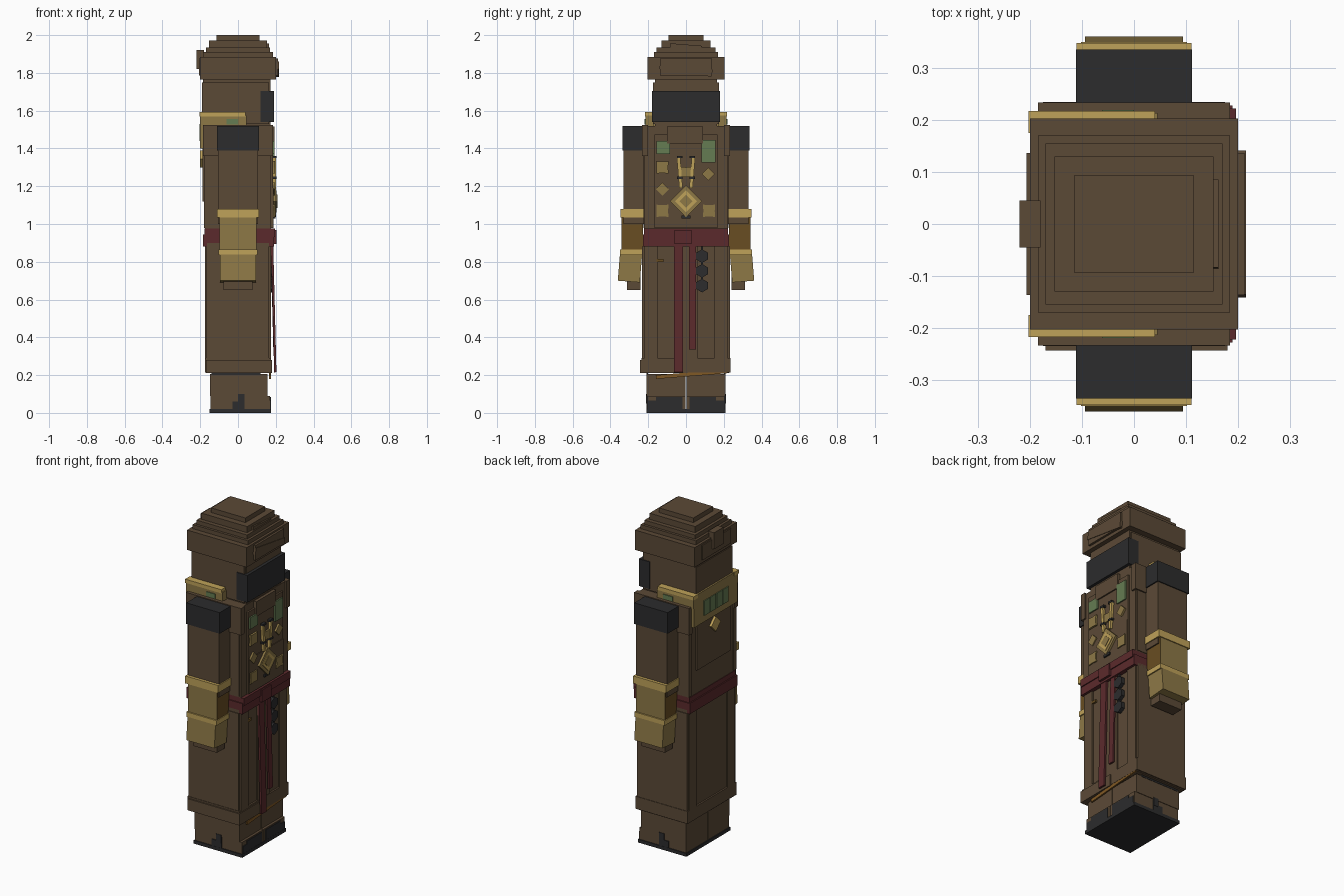
import bpy, bmesh, math
from mathutils import Matrix, Vector

cube = bpy.data.objects.get("Cube")
if cube:
    bpy.data.objects.remove(cube, do_unlink=True)


def material(name, r, g, b):
    m = bpy.data.materials.new(name)
    m.use_nodes = True
    m.diffuse_color = (r, g, b, 1)
    bsdf = m.node_tree.nodes["Principled BSDF"]
    bsdf.inputs["Base Color"].default_value = (r, g, b, 1)
    bsdf.inputs["Roughness"].default_value = 0.9
    return m


brown = material("brown_cloth", 0.105, 0.067, 0.037)
black = material("black_leather", 0.025, 0.025, 0.026)
red = material("red_sash", 0.105, 0.023, 0.025)
gold = material("gold", 0.27, 0.19, 0.062)
light_gold = material("light_gold", 0.52, 0.36, 0.1)
dark_gold = material("dark_gold", 0.14, 0.075, 0.016)
green = material("green_stone", 0.13, 0.2, 0.085)
orange = material("orange_trim", 0.22, 0.1, 0.018)


def finish(name, bm, *mats):
    bmesh.ops.recalc_face_normals(bm, faces=bm.faces)
    mesh = bpy.data.meshes.new(name)
    bm.to_mesh(mesh)
    bm.free()
    for m in mats:
        mesh.materials.append(m)
    ob = bpy.data.objects.new(name, mesh)
    bpy.context.scene.collection.objects.link(ob)
    return ob


def box(name, mat, x, y, z, tilt=0, axis="X", end_mat=None):
    """Box from (low, high) spans; end_mat colours the faces along x."""
    spans = (x, y, z)
    centre = Vector([sum(s) / 2 for s in spans])
    size = [s[1] - s[0] for s in spans]
    bm = bmesh.new()
    move = Matrix.Translation(centre) @ Matrix.Rotation(tilt, 4, axis)
    bmesh.ops.create_cube(bm, size=1, matrix=move @ Matrix.Diagonal((*size, 1)))
    bm.normal_update()
    if end_mat:
        for f in bm.faces:
            f.material_index = int(abs(f.normal.x) > 0.7)
    return finish(name, bm, mat, *([end_mat] if end_mat else []))


def both(name, mat, x, y, z, tilt=0, end_mat=None):
    """The same box on the front (-y) and back (+y) side."""
    box("back_" + name, mat, x, y, z, tilt, "X", end_mat)
    box("front_" + name, mat, x, (-y[1], -y[0]), z, -tilt, "X", end_mat)


def sym(half):
    return (-half, half)


def badge(name, mat, x, y, z, radii, sides, turn=0):
    """Flat ornament in the yz plane, cycling through the radii."""
    bm = bmesh.new()
    rings = []
    for px in x:
        ring = []
        for i in range(sides):
            a = turn + math.tau * i / sides
            r = radii[i % len(radii)]
            ring.append(bm.verts.new((px, y + r * math.cos(a), z + r * math.sin(a))))
        rings.append(ring)
        bm.faces.new(ring)
    for i in range(sides):
        j = (i + 1) % sides
        bm.faces.new((rings[0][i], rings[0][j], rings[1][j], rings[1][i]))
    return finish(name, bm, mat)


# Boots: soles, shafts and black toe patches
box("sole", black, (-0.15, 0.175), sym(0.21), (0, 0.02))
both("boot", brown, (-0.145, 0.17), (0.003, 0.205), (0.02, 0.09))
both("boot_shaft", brown, (-0.147, 0.155), (0.003, 0.208), (0.09, 0.205))
both("toe_cap", black, (0.165, 0.174), (0.018, 0.2), (0.02, 0.065))
both("toe_cap_top", black, (0.165, 0.174), (0.018, 0.16), (0.06, 0.083))
both("boot_patch", black, (-0.03, 0.035), (0.2, 0.209), (0.02, 0.06))
both("boot_patch_top", black, (0, 0.035), (0.203, 0.211), (0.05, 0.1))
both("boot_cuff", black, (-0.14, 0.12), (0.2, 0.21), (0.2, 0.215))

# Robe skirt with hem and raised pleats
box("skirt", brown, sym(0.165), sym(0.228), (0.21, 0.9))
box("hem", brown, sym(0.175), sym(0.235), (0.215, 0.29))
box("hem_overlap", brown, (-0.17, 0.18), (-0.243, 0.01), (0.21, 0.28))
box("hem_trim", orange, (0.165, 0.174), (-0.16, 0.22), (0.195, 0.215), 0.08)
both("skirt_side", brown, (-0.17, 0.165), (0.2, 0.232), (0.29, 0.88))
for side in (-1, 1):
    for k in (-1, 1):
        cx, cy = side * 0.167, k * 0.185
        box("pleat", brown, (cx - 0.008, cx + 0.008), (cy - 0.035, cy + 0.035), (0.29, 0.88))
box("front_panel", brown, (0.16, 0.173), sym(0.06), (0.29, 0.88))

# Sash with knot and hanging ends
box("sash", red, (-0.185, 0.19), sym(0.228), (0.88, 0.945))
box("sash_upper", red, (-0.178, 0.196), sym(0.222), (0.93, 0.975))
box("sash_knot", red, (0.18, 0.204), (-0.06, 0.03), (0.893, 0.967))
box("long_sash_end", red, (0.183, 0.195), (-0.063, -0.015), (0.215, 0.89), -0.025, "Y")
box("short_sash_end", red, (0.18, 0.19), (0.017, 0.054), (0.335, 0.89), -0.025, "Y")

# Beads hanging from the sash
box("bead_cord", black, (0.17, 0.181), (0.08, 0.09), (0.64, 0.88))
for i in range(3):
    badge("bead", black, (0.165, 0.187), 0.085, 0.83 - i * 0.078, (0.036,), 6, math.pi / 6)
box("skirt_clasp", dark_gold, (0.16, 0.176), (-0.155, -0.12), (0.8, 0.815))

# Torso with layered panels
box("torso", brown, sym(0.175), sym(0.222), (0.95, 1.52))
box("chest_panel", brown, (0.17, 0.185), sym(0.168), (0.98, 1.475))
box("chest_patch", brown, (0.18, 0.189), (-0.165, 0.165), (0.98, 1.19))
box("neck_scarf", brown, (0.12, 0.193), (-0.1, 0.09), (1.425, 1.515))
both("shoulder_yoke", brown, sym(0.185), (0.2, 0.234), (1.36, 1.523))
both("side_panel", brown, (-0.18, 0.165), (0.2, 0.226), (0.98, 1.36))
box("back_panel", brown, (-0.187, -0.17), sym(0.16), (1.12, 1.4))

# Chest ornaments
box("small_green_patch", green, (0.18, 0.193), (-0.157, -0.085), (1.37, 1.44))
box("large_green_patch", green, (0.18, 0.193), (0.082, 0.155), (1.325, 1.445))
for y, z in ((-0.125, 1.3), (-0.125, 1.07), (0.122, 1.07)):
    badge("cross_badge", gold, (0.18, 0.196), y, z, (0.03, 0.046), 8)
for y, z in ((-0.125, 1.185), (0.118, 1.265)):
    badge("diamond_badge", gold, (0.18, 0.196), y, z, (0.035,), 4)
badge("centre_badge", gold, (0.18, 0.194), 0, 1.275, (0.025, 0.04), 8)

# Pendant on two cords
badge("pendant", gold, (0.185, 0.202), 0, 1.12, (0.084,), 4)
badge("pendant_face", light_gold, (0.195, 0.205), 0, 1.12, (0.058,), 4)
badge("pendant_core", gold, (0.2, 0.208), 0, 1.12, (0.035,), 4)
box("pendant_tip", black, (0.185, 0.198), sym(0.025), (1.03, 1.045))
both("cord", light_gold, (0.183, 0.2), (0.024, 0.042), (1.19, 1.35), -0.08)
for z in (1.355, 1.245):
    both("cord_knot", black, (0.183, 0.203), (0.018, 0.048), (z - 0.006, z + 0.006))

# Arms with shoulder guards and two-part bracers
both("arm", brown, sym(0.105), (0.21, 0.33), (1.0, 1.45))
both("shoulder_guard", black, sym(0.112), (0.222, 0.336), (1.39, 1.518))
both("bracer", gold, sym(0.097), (0.227, 0.342), (0.85, 1.05), 0, dark_gold)
both("bracer_rim", light_gold, sym(0.111), (0.222, 0.348), (1.035, 1.08))
both("wrist_rim", light_gold, sym(0.102), (0.23, 0.35), (0.835, 0.865))
both("wrist_guard", gold, sym(0.094), (0.238, 0.355), (0.695, 0.85), 0.08)
both("hand", brown, sym(0.078), (0.24, 0.313), (0.65, 0.8))

# Collar wrapping the nape, with green insets
box("collar_back", gold, (-0.2, -0.17), sym(0.21), (1.4, 1.59))
both("collar_side", gold, (-0.2, 0.045), (0.17, 0.214), (1.515, 1.575))
both("collar_rim", light_gold, (-0.203, 0.04), (0.175, 0.217), (1.57, 1.592))
both("collar_stone", green, (-0.062, 0), (0.2, 0.219), (1.527, 1.555))
for i in range(4):
    y = -0.09 + i * 0.06
    box("nape_stone", green, (-0.205, -0.19), (y - 0.026, y + 0.026), (1.44, 1.53))
badge("back_diamond", light_gold, (-0.202, -0.18), 0, 1.345, (0.045,), 4)

# Head with face guard
box("head", brown, (-0.185, 0.172), sym(0.165), (1.5, 1.79))
box("head_wrap", brown, (-0.19, 0.165), sym(0.176), (1.53, 1.75))
box("face_guard", black, (0.118, 0.19), sym(0.181), (1.54, 1.705))

# Stepped turban with folds and a back knot
box("turban_base", brown, sym(0.2), sym(0.203), (1.765, 1.885))
box("turban_band", brown, (-0.207, 0.213), sym(0.137), (1.785, 1.875))
box("turban_fold", brown, (0.19, 0.216), sym(0.14), (1.8, 1.84), -0.15)
box("turban_tier", brown, sym(0.185), sym(0.17), (1.88, 1.91))
box("turban_tier_upper", brown, sym(0.17), sym(0.155), (1.9, 1.935))
box("turban_crown", brown, sym(0.153), sym(0.13), (1.93, 1.972))
box("crown_fold", brown, (0.12, 0.163), sym(0.085), (1.925, 1.95), -0.08)
box("turban_top", brown, sym(0.115), sym(0.093), (1.97, 2))
box("turban_knot", brown, (-0.22, -0.18), sym(0.045), (1.82, 1.92))
